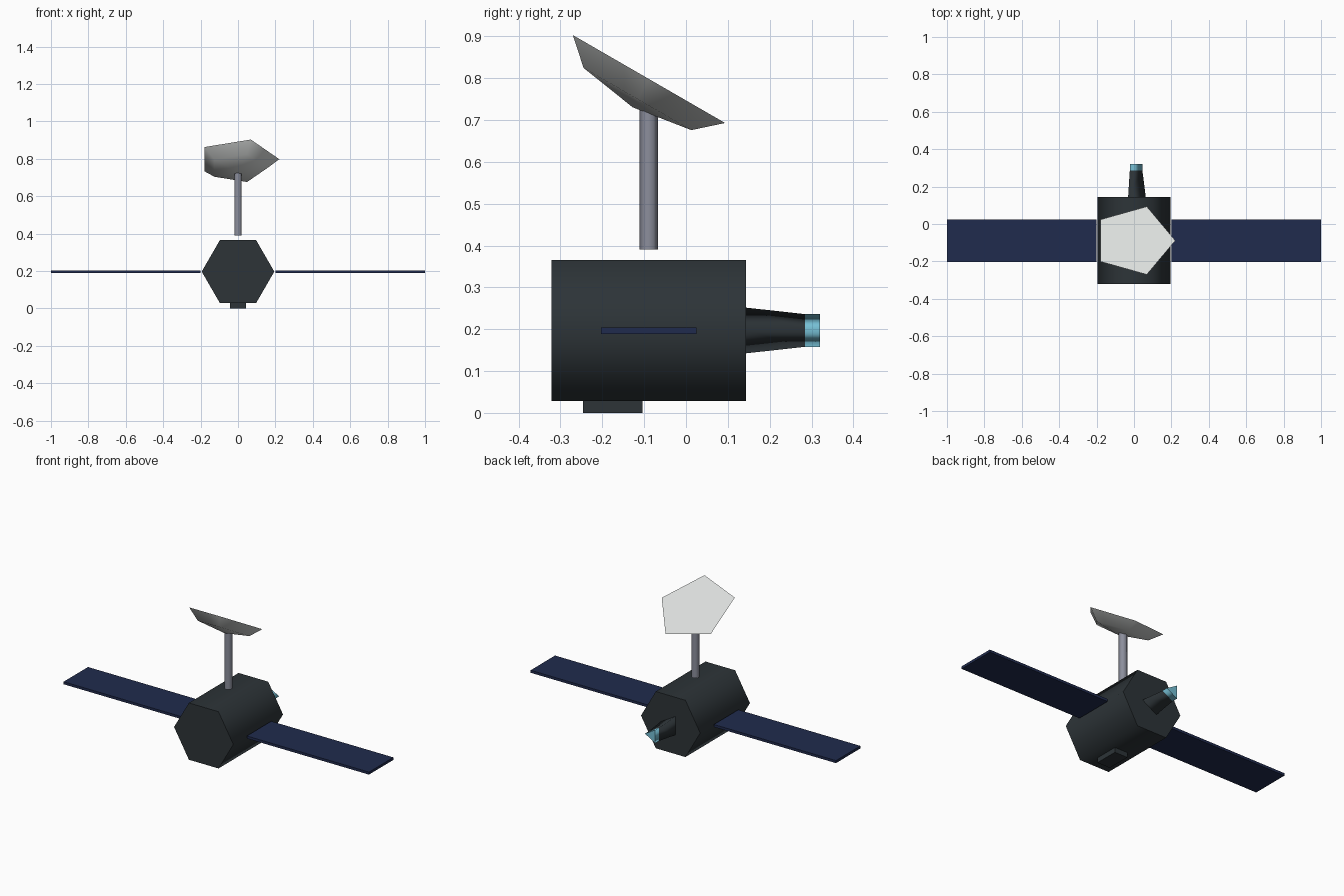
import bpy
import bmesh
from math import cos, sin, pi, radians
from mathutils import Matrix, Vector

cube = bpy.data.objects.get("Cube")
if cube:
    bpy.data.objects.remove(cube, do_unlink=True)


def material(name, color):
    mat = bpy.data.materials.new(name)
    mat.use_nodes = True
    rgba = (*color, 1)
    mat.diffuse_color = rgba
    mat.node_tree.nodes["Principled BSDF"].inputs["Base Color"].default_value = rgba
    return mat


dark = material("dark slate", (0.026, 0.034, 0.039))
navy = material("panel navy", (0.0145, 0.024, 0.075))
white = material("dish white", (0.71, 0.73, 0.72))
grey = material("mast grey", (0.26, 0.27, 0.33))
cyan = material("glow cyan", (0.18, 0.52, 0.66))


def finish(bm, name, mat):
    bmesh.ops.recalc_face_normals(bm, faces=bm.faces)
    mesh = bpy.data.meshes.new(name)
    bm.to_mesh(mesh)
    bm.free()
    mesh.materials.append(mat)
    obj = bpy.data.objects.new(name, mesh)
    bpy.context.collection.objects.link(obj)
    return obj


def turned(name, profile, sides, location, tilt, mat, start=0.0):
    """Spin (radius, height) points round local z: smooth sides, flat end caps."""
    bm = bmesh.new()
    rings = []
    for radius, height in profile:
        angles = [start + 2 * pi * i / sides for i in range(sides)]
        rings.append([bm.verts.new((radius * cos(a), radius * sin(a), height))
                      for a in angles])
    for low, high in zip(rings, rings[1:]):
        for i in range(sides):
            j = (i + 1) % sides
            bm.faces.new((low[i], low[j], high[j], high[i])).smooth = True
    for ring, (radius, _) in ((rings[0], profile[0]), (rings[-1], profile[-1])):
        if radius > 0:
            bm.faces.new(ring).smooth = False
    bmesh.ops.remove_doubles(bm, verts=bm.verts, dist=1e-5)
    bm.transform(Matrix.Translation(location) @ Matrix.Rotation(tilt, 4, "X"))
    return finish(bm, name, mat)


def box(name, low, high, mat):
    low, high = Vector(low), Vector(high)
    bm = bmesh.new()
    bmesh.ops.create_cube(bm, size=1)
    bm.transform(Matrix.Translation((low + high) / 2)
                 @ Matrix.Diagonal((*(high - low), 1)))
    return finish(bm, name, mat)


AXIS_Z = 0.197
BACK = -pi / 2  # turns local z to face the back

# Hexagonal body lying along y
turned("body", [(0.194, -0.321), (0.194, 0.144)], 6, (0, 0, AXIS_Z), BACK, dark)

# Three-sided thruster with glowing tip
turned("thruster", [(0.063, 0.144), (0.045, 0.285)], 3, (0, 0, AXIS_Z), BACK, dark)
turned("thruster_tip", [(0.045, 0.285), (0.045, 0.32)], 3, (0, 0, AXIS_Z), BACK, cyan)

# Solar panels on both sides
for side, sign in (("left", 1), ("right", -1)):
    inner, outer = sorted((sign * 0.2, sign * 1.0))
    box(side + "_solar_panel", (inner, -0.203, 0.189), (outer, 0.025, 0.204), navy)

# Sensor block under the belly
box("sensor_block", (-0.042, -0.246, 0), (0.042, -0.104, 0.035), dark)

# Antenna mast and tilted five-sided dish
turned("antenna_mast", [(0.0225, 0.39), (0.0225, 0.725)], 6,
       (0, -0.089, 0), 0, grey, start=pi / 6)
RADIUS, DEPTH = 0.221, 0.078
bowl = [(RADIUS * sin(a), -DEPTH * cos(a)) for a in (0, pi / 4, pi / 2)]
turned("antenna_dish", bowl, 5, (0, -0.0885, 0.798), radians(-30), white)
